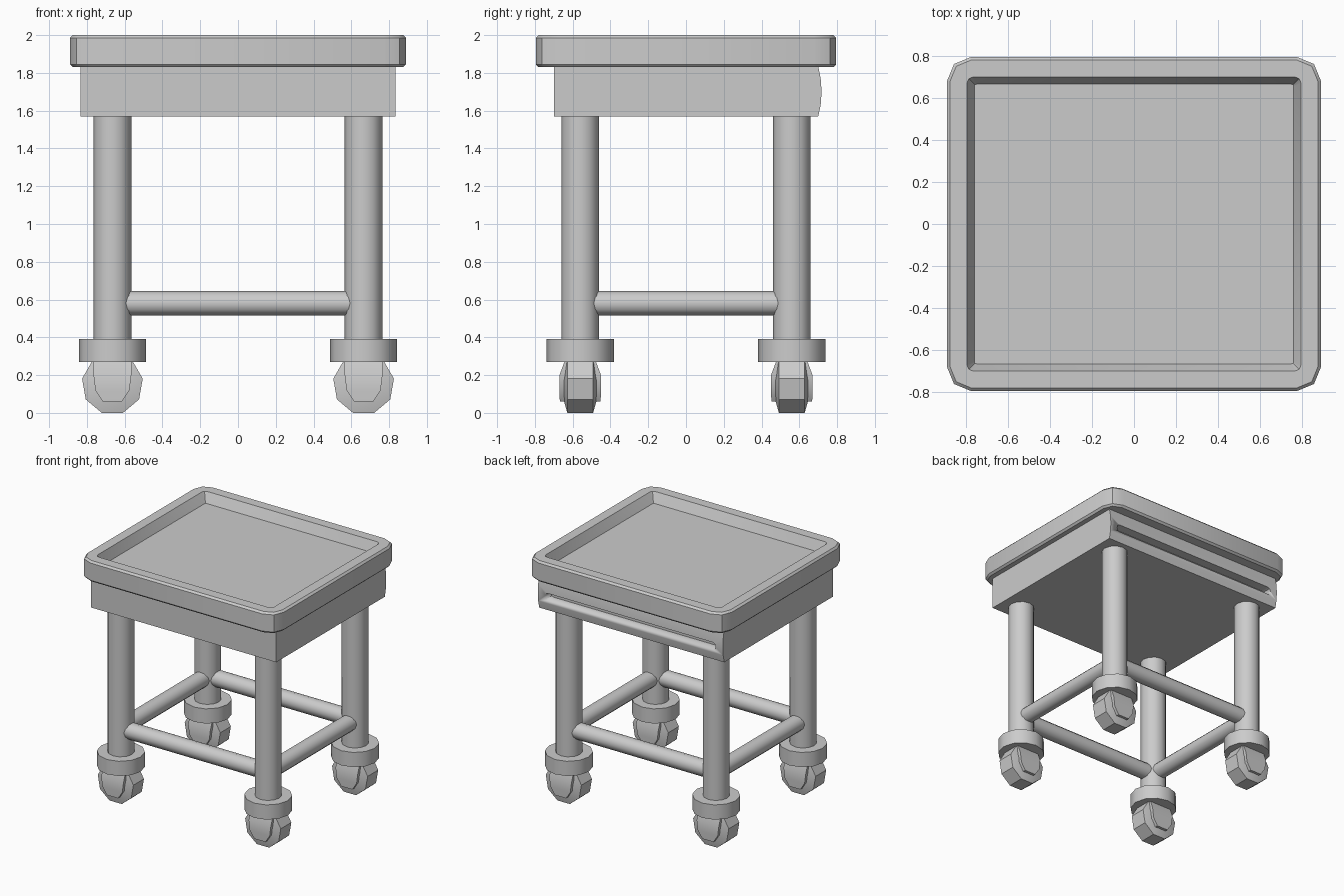
import bpy
import bmesh
from math import sin, cos, pi, radians
from mathutils import Matrix

default_cube = bpy.data.objects.get("Cube")
if default_cube:
    bpy.data.objects.remove(default_cube, do_unlink=True)

GREY = (0.6, 0.6, 0.6, 1)
grey = bpy.data.materials.new("plain_grey")
grey.use_nodes = True
grey.diffuse_color = GREY
grey.node_tree.nodes["Principled BSDF"].inputs["Base Color"].default_value = GREY

LEG_X, LEG_Y = 0.665, 0.56
RAIL_Z = 0.58


def rounded_rect(hx, hy, z, r=0, steps=2):
    """Outline of a rectangle with faceted corners, at height z."""
    if r == 0:
        return [(hx, hy, z), (-hx, hy, z), (-hx, -hy, z), (hx, -hy, z)]
    points = []
    for quarter, (sx, sy) in enumerate([(1, 1), (-1, 1), (-1, -1), (1, -1)]):
        for i in range(steps + 1):
            a = (quarter + i / steps) * pi / 2
            points.append((sx * (hx - r) + r * cos(a), sy * (hy - r) + r * sin(a), z))
    return points


def circle(r, z, sides, turn=0):
    return [(r * cos(turn + 2 * pi * i / sides), r * sin(turn + 2 * pi * i / sides), z)
            for i in range(sides)]


def loft(name, rings, matrix=Matrix(), angle=35):
    """Skin a stack of outlines and cap both ends."""
    bm = bmesh.new()
    loops = [[bm.verts.new(p) for p in ring] for ring in rings]
    for low, high in zip(loops, loops[1:]):
        for i in range(len(low)):
            j = (i + 1) % len(low)
            bm.faces.new((low[i], low[j], high[j], high[i]))
    bm.faces.new(loops[0][::-1])
    bm.faces.new(loops[-1])
    bm.transform(matrix)
    bmesh.ops.recalc_face_normals(bm, faces=bm.faces[:])
    mesh = bpy.data.meshes.new(name)
    bm.to_mesh(mesh)
    bm.free()
    mesh.materials.append(grey)
    obj = bpy.data.objects.new(name, mesh)
    bpy.context.collection.objects.link(obj)
    bpy.ops.object.select_all(action="DESELECT")
    obj.select_set(True)
    bpy.context.view_layer.objects.active = obj
    bpy.ops.object.shade_smooth_by_angle(angle=radians(angle))
    return obj


def rod(name, r, start, end, sides, matrix):
    return loft(name, [circle(r, start, sides), circle(r, end, sides)], matrix)


# Tray with a raised rim and sunken floor
loft("tray_top", [
    rounded_rect(0.875, 0.78, 1.83, 0.10),
    rounded_rect(0.89, 0.795, 1.845, 0.115),
    rounded_rect(0.89, 0.795, 1.985, 0.115),
    rounded_rect(0.875, 0.78, 2.0, 0.10),
    rounded_rect(0.795, 0.70, 2.0, 0.03),
    rounded_rect(0.76, 0.665, 1.92, 0.01),
])

# Apron box: side profile with a gently bowed back, extruded along x
side_profile = [(-0.70, 1.57), (0.70, 1.57), (0.713, 1.63), (0.718, 1.70),
                (0.713, 1.77), (0.70, 1.835), (-0.70, 1.835)]
apron = loft("apron", [[(x, y, z) for y, z in side_profile] for x in (-0.835, 0.835)])

# Long grip slot in the back of the apron
to_back = Matrix.Translation((0, 0.70, 1.685)) @ Matrix.Rotation(pi / 2, 4, "X")
cutter = loft("slot_cutter", [rounded_rect(0.77, 0.03, d, 0.025) for d in (-0.1, 0.06)], to_back)
cutter.hide_render = True
cut = apron.modifiers.new("slot", "BOOLEAN")
cut.operation = "DIFFERENCE"
cut.solver = "EXACT"
cut.object = cutter
bpy.context.view_layer.objects.active = apron
bpy.ops.object.modifier_apply(modifier=cut.name)
bpy.data.objects.remove(cutter, do_unlink=True)

# Legs with casters, one set per corner
for side, sx in (("left", 1), ("right", -1)):
    for end, sy in (("front", -1), ("back", 1)):
        tag = end + "_" + side
        spot = Matrix.Translation((sx * LEG_X, sy * LEG_Y, 0))
        rod(tag + "_leg", 0.1, 0.3, 1.6, 12, spot)
        rod(tag + "_collar", 0.178, 0.27, 0.39, 12, spot)

        # Wheel: nine-sided, crowned towards the hub
        axle = spot @ Matrix.Translation((0, 0, 0.153)) @ Matrix.Rotation(pi / 2, 4, "X")
        loft(tag + "_wheel", [circle(r, d, 9, pi / 2) for r, d in
                              ((0.09, -0.088), (0.163, -0.068), (0.163, 0.068), (0.09, 0.088))], axle)

        # Fork cheeks
        loft(tag + "_fork", [rounded_rect(hx, hy, z) for hx, hy, z in
                             ((0.05, 0.108, 0.06), (0.09, 0.11, 0.12),
                              (0.1, 0.11, 0.2), (0.1, 0.08, 0.28))], spot)

# Stretcher rails between the legs
for name, s in (("front", -1), ("back", 1)):
    along_x = Matrix.Translation((0, s * LEG_Y, RAIL_Z)) @ Matrix.Rotation(pi / 2, 4, "Y")
    rod(name + "_rail", 0.065, -LEG_X, LEG_X, 12, along_x)
for name, s in (("right", -1), ("left", 1)):
    along_y = Matrix.Translation((s * LEG_X, 0, RAIL_Z)) @ Matrix.Rotation(pi / 2, 4, "X")
    rod(name + "_rail", 0.065, -LEG_Y, LEG_Y, 12, along_y)
